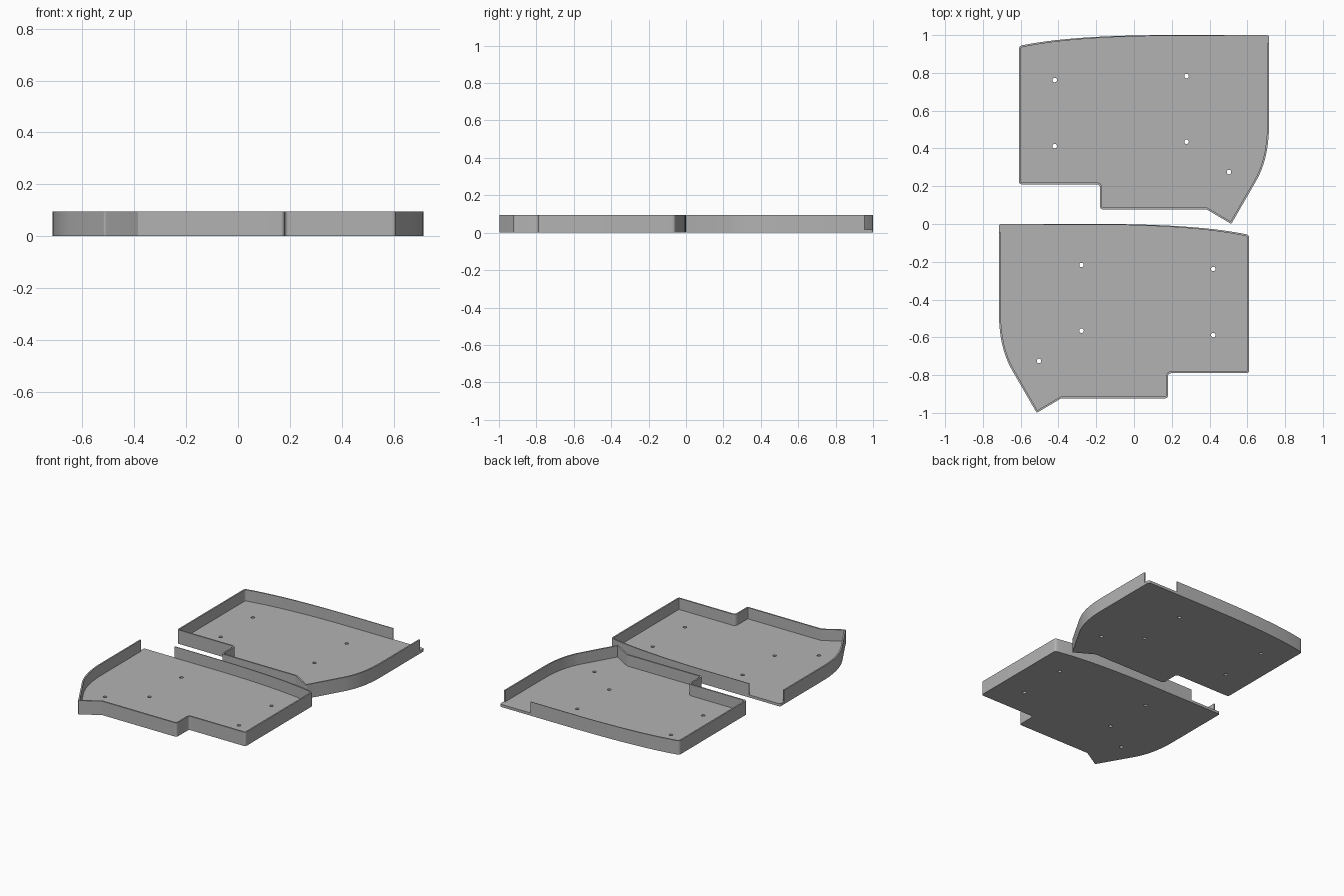
import bpy, bmesh, math
from mathutils import Vector

if "Cube" in bpy.data.objects:
    bpy.data.objects.remove(bpy.data.objects["Cube"])

HEIGHT, FLOOR, WALL, THIN = 0.095, 0.018, 0.010, 0.005
grey = bpy.data.materials.new("mid grey")
grey.diffuse_color = (0.45, 0.45, 0.45, 1)
grey.use_nodes = True
grey.node_tree.nodes["Principled BSDF"].inputs["Base Color"].default_value = grey.diffuse_color


def bezier(a, c, b, n=14):
    a, b, c = Vector(a), Vector(b), Vector(c)
    return [a * (1 - t) ** 2 + c * 2 * t * (1 - t) + b * t * t
            for t in (i / n for i in range(n + 1))]


def rounded(prev, p, nxt, r=0.018):
    """Points of a small rounded corner at p."""
    p = Vector(p)
    a = p + (Vector(prev) - p).normalized() * r
    b = p + (Vector(nxt) - p).normalized() * r
    return bezier(a, p, b, 6)


def inset(path):
    """Offset an open counter-clockwise path inwards, thinner along the back."""
    out = []
    for i, p in enumerate(path):
        d1 = (p - path[i - 1]).normalized() if i else None
        d2 = (path[i + 1] - p).normalized() if i + 1 < len(path) else d1
        d1 = d1 or d2
        n1, n2 = Vector((-d1.y, d1.x)), Vector((-d2.y, d2.x))
        m = (n1 + n2).normalized()
        w = WALL
        if p.y > 0.94 and p.x < 0.6:
            w = WALL + (THIN - WALL) * min(1, max(0, (p.x + 0.6) / 0.6))
        out.append(p + m * w / max(0.4, m.dot(n1)))
    return out


# Wall path: from the back opening, round the left, front and right sides
back = bezier((0.2, 1.0), (-0.35, 1.0), (-0.61, 0.942), 20)
path = [Vector((0.48, 1.0))] + back[:-1]
path += rounded(back[-2], (-0.61, 0.942), (-0.61, 0.21))
path += rounded((-0.61, 0.94), (-0.61, 0.21), (-0.18, 0.21))
path += rounded((-0.61, 0.21), (-0.18, 0.21), (-0.18, 0.077))
path += rounded((-0.18, 0.21), (-0.18, 0.077), (0.39, 0.077))
path += [Vector((0.385, 0.077))]
path += rounded((0.385, 0.077), (0.515, 0.0), (0.645, 0.225), 0.008)
path += bezier((0.645, 0.225), (0.715, 0.345), (0.715, 0.53))
path += [Vector((0.715, 0.955))]
# The floor also fills the open back corner
outline = path + rounded((0.715, 0.955), (0.715, 1.0), (0.48, 1.0), 0.012)

holes = [(-0.42, 0.762), (0.278, 0.783), (-0.42, 0.412),
         (0.278, 0.435), (0.503, 0.275)]


def finish(ob):
    ob.data.materials.clear()
    ob.data.materials.append(grey)
    bpy.ops.object.select_all(action='DESELECT')
    bpy.context.view_layer.objects.active = ob
    ob.select_set(True)
    bpy.ops.object.shade_smooth_by_angle(angle=math.radians(30))


def make_floor(name, place):
    """Flat plate with round screw holes, from a filled curve."""
    cu = bpy.data.curves.new(name, 'CURVE')
    cu.dimensions, cu.fill_mode, cu.extrude = '2D', 'BOTH', FLOOR / 2
    rings = [outline]
    for hx, hy in holes:
        rings.append([Vector((hx + 0.012 * math.cos(k * math.pi / 10),
                              hy + 0.012 * math.sin(k * math.pi / 10)))
                      for k in range(20)])
    for ring in rings:
        sp = cu.splines.new('POLY')
        sp.points.add(len(ring) - 1)
        sp.use_cyclic_u = True
        for pt, p in zip(sp.points, ring):
            q = place(p)
            pt.co = (q.x, q.y, 0, 1)
    tmp = bpy.data.objects.new(name + "_curve", cu)
    bpy.context.collection.objects.link(tmp)
    dg = bpy.context.evaluated_depsgraph_get()
    me = bpy.data.meshes.new_from_object(tmp.evaluated_get(dg))
    bpy.data.objects.remove(tmp)
    bm = bmesh.new()
    bm.from_mesh(me)
    bmesh.ops.remove_doubles(bm, verts=bm.verts, dist=1e-5)
    bmesh.ops.translate(bm, verts=bm.verts, vec=(0, 0, FLOOR / 2))
    bmesh.ops.recalc_face_normals(bm, faces=bm.faces)
    bm.to_mesh(me)
    bm.free()
    ob = bpy.data.objects.new(name, me)
    bpy.context.collection.objects.link(ob)
    finish(ob)


def make_wall(name, place):
    """Thin upright rim swept along the path."""
    bm = bmesh.new()
    rows = []
    for o, i in zip(path, inset(path)):
        o, i = place(o), place(i)
        rows.append([bm.verts.new((p.x, p.y, z)) for p, z in
                     ((o, FLOOR), (o, HEIGHT), (i, HEIGHT), (i, FLOOR))])
    for a, b in zip(rows, rows[1:]):
        for k in range(4):
            bm.faces.new((a[k], a[(k + 1) % 4], b[(k + 1) % 4], b[k]))
    bm.faces.new(rows[0])
    bm.faces.new(rows[-1])
    bmesh.ops.recalc_face_normals(bm, faces=bm.faces)
    me = bpy.data.meshes.new(name)
    bm.to_mesh(me)
    bm.free()
    ob = bpy.data.objects.new(name, me)
    bpy.context.collection.objects.link(ob)
    finish(ob)


# Two trays, the front one mirrored left to right
for side, place in (("back", lambda p: Vector((p.x, p.y))),
                    ("front", lambda p: Vector((-p.x, p.y - 1.0)))):
    make_floor(side + "_tray_floor", place)
    make_wall(side + "_tray_wall", place)
